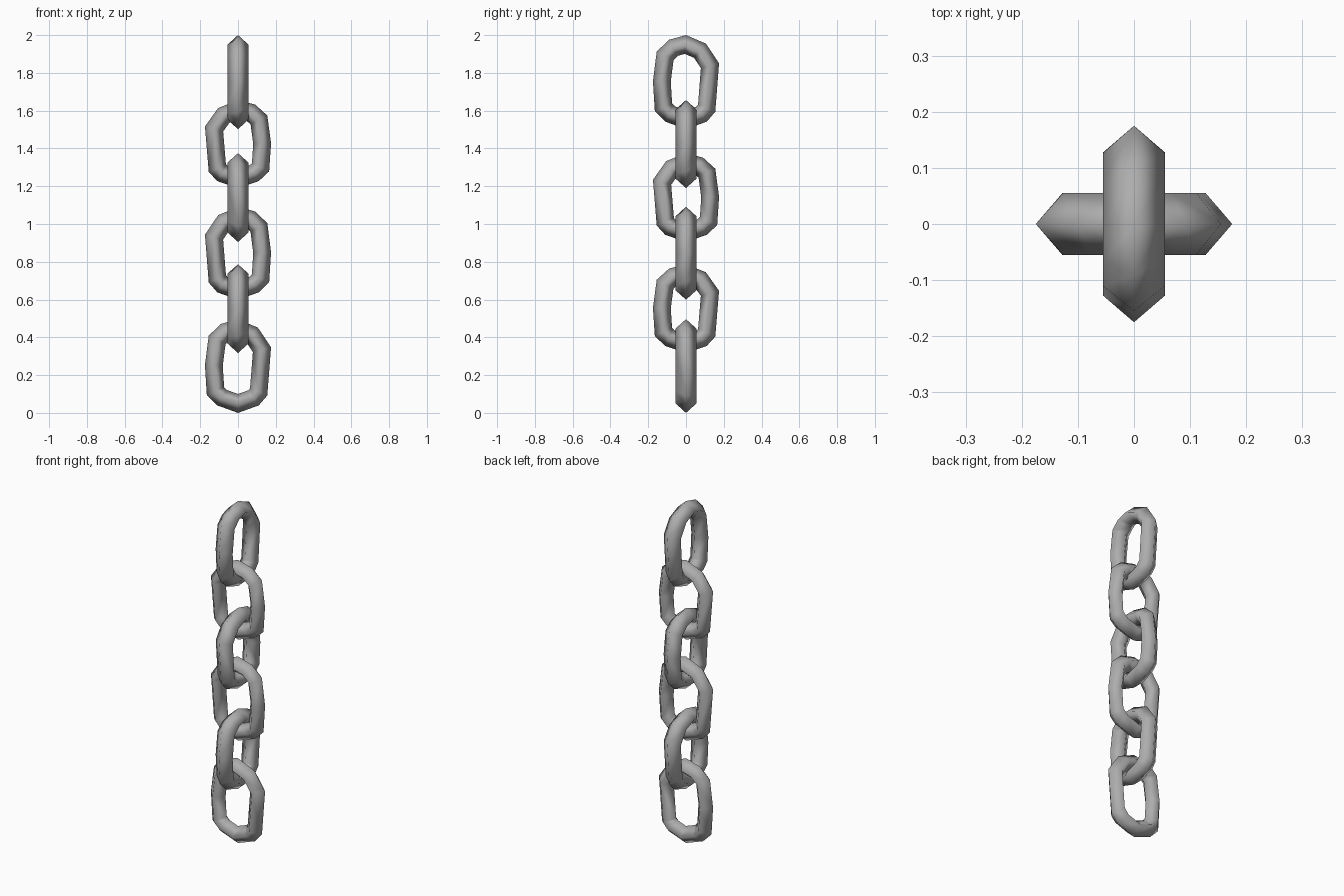
import bpy, bmesh
from mathutils import Vector

cube = bpy.data.objects.get("Cube")
if cube:
    bpy.data.objects.remove(cube, do_unlink=True)

# Worn grey iron
iron = bpy.data.materials.new("grey_iron")
iron.use_nodes = True
GREY = (0.42, 0.42, 0.42, 1)
iron.diffuse_color = GREY
bsdf = next(n for n in iron.node_tree.nodes if n.type == 'BSDF_PRINCIPLED')
bsdf.inputs["Base Color"].default_value = GREY

# Outer outline of one slightly irregular link, height normalised to +-1
OUTLINE = [(0, 1), (.105, .82), (.175, .4), (.155, -.63), (.11, -.84), (0, -1),
           (-.11, -.84), (-.165, -.62), (-.175, .02), (-.155, .65), (-.09, .9)]
DEPTH = 0.047    # half thickness in the plane of the link
WIDTH = 0.055    # half thickness across the link
SECTION = [(0, 0), (DEPTH, WIDTH), (2 * DEPTH, 0), (DEPTH, -WIDTH)]


def inward(points, i):
    """Mitred inward direction at a corner of a clockwise outline."""
    a, b, c = points[i - 1], points[i], points[(i + 1) % len(points)]
    n1, n2 = [Vector((d.y, -d.x)).normalized() for d in (b - a, c - b)]
    m = (n1 + n2).normalized()
    return m / m.dot(n1)


def make_link(name, centre, half, along_x, flip):
    """Sweep the diamond section round the outline."""
    pts = [Vector((u, w * half)) for u, w in OUTLINE]
    bm = bmesh.new()
    rings = []
    for i, p in enumerate(pts):
        d = inward(pts, i)
        ring = []
        for inset, side in SECTION:
            q = p + d * inset
            u = -q.x if flip else q.x
            co = (u, side, q.y + centre) if along_x else (side, u, q.y + centre)
            ring.append(bm.verts.new(co))
        rings.append(ring)
    for i, ring in enumerate(rings):
        nxt = rings[(i + 1) % len(rings)]
        for k in range(4):
            j = (k + 1) % 4
            bm.faces.new((ring[k], ring[j], nxt[j], nxt[k])).smooth = True
    bmesh.ops.recalc_face_normals(bm, faces=bm.faces[:])
    mesh = bpy.data.meshes.new(name)
    bm.to_mesh(mesh)
    bm.free()
    mesh.materials.append(iron)
    bpy.context.collection.objects.link(bpy.data.objects.new(name, mesh))


# Links from top to bottom, alternately turned a quarter turn
LINKS = [(1.751, .249, False), (1.423, .233, True), (1.14, .235, True),
         (.845, .246, True), (.552, .235, False), (.248, .248, False)]
for n, (centre, half, flip) in enumerate(LINKS):
    make_link(f"chain_link_{n + 1}", centre, half, n % 2 == 1, flip)
